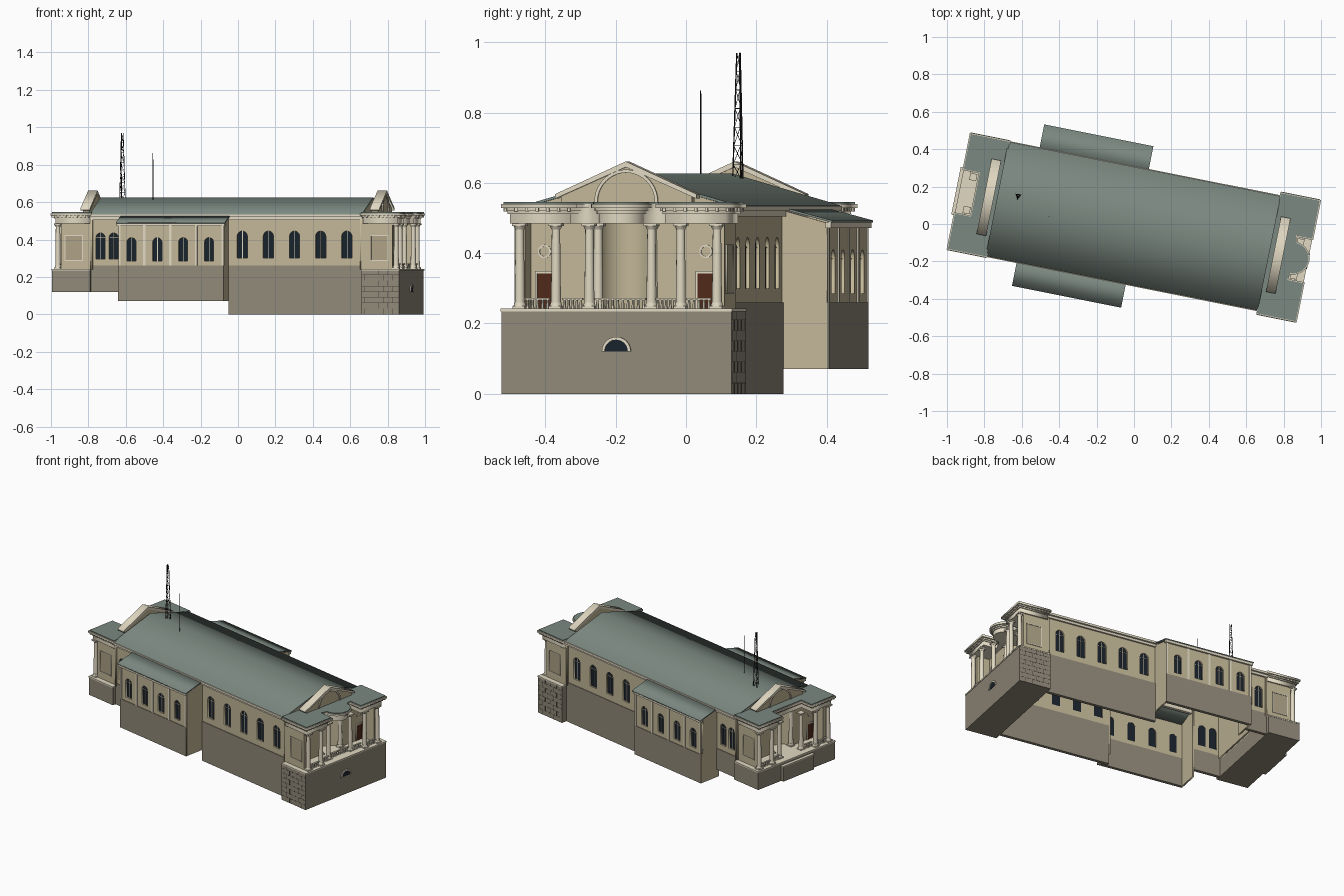
import bpy, bmesh, math
from mathutils import Matrix, Vector

if "Cube" in bpy.data.objects:
    bpy.data.objects.remove(bpy.data.objects["Cube"])

# The building is modelled along its own axis, then turned onto the grid
PLACE = Matrix.Rotation(math.radians(-11.3), 4, 'Z') @ Matrix.Translation((0, -0.012, 0))
FRAMES = {'XY': Matrix(((1, 0, 0), (0, 1, 0), (0, 0, 1))),
          'XZ': Matrix(((1, 0, 0), (0, 0, 1), (0, 1, 0))),
          'YZ': Matrix(((0, 0, 1), (1, 0, 0), (0, 1, 0)))}
COLORS = dict(wall=(.54, .47, .31), panel=(.42, .36, .24), stone=(.28, .25, .19), joint=(.07, .06, .05),
              roof=(.20, .25, .22), trim=(.75, .69, .54), glass=(.01, .017, .025),
              door=(.08, .022, .01), metal=(.015, .015, .015))
MATS = {}
for k, c in COLORS.items():
    MATS[k] = bpy.data.materials.new(k)
    MATS[k].diffuse_color = (*c, 1)


class Part:
    def __init__(self, name, mat):
        self.name, self.mat, self.bm = name, mat, bmesh.new()

    def box(self, u0, u1, v0, v1, z0, z1):
        m = Matrix.Translation(((u0 + u1) / 2, (v0 + v1) / 2, (z0 + z1) / 2))
        s = Matrix.Diagonal((abs(u1 - u0), abs(v1 - v0), abs(z1 - z0), 1))
        bmesh.ops.create_cube(self.bm, size=1, matrix=m @ s)

    def plate(self, loops, frame, c0, c1):
        """Flat outline with holes, extruded from c0 to c1 along the frame normal."""
        cu = bpy.data.curves.new("tmp", 'CURVE')
        cu.dimensions, cu.fill_mode, cu.extrude = '2D', 'BOTH', abs(c1 - c0) / 2
        for pts in loops:
            sp = cu.splines.new('POLY')
            sp.points.add(len(pts) - 1)
            for p, (a, b) in zip(sp.points, pts):
                p.co = (a, b, 0, 1)
            sp.use_cyclic_u = True
        ob = bpy.data.objects.new("tmp", cu)
        bpy.context.collection.objects.link(ob)
        me = bpy.data.meshes.new_from_object(ob.evaluated_get(bpy.context.evaluated_depsgraph_get()))
        for v in me.vertices:
            v.co = FRAMES[frame] @ (v.co + Vector((0, 0, (c0 + c1) / 2)))
        self.bm.from_mesh(me)
        bpy.data.objects.remove(ob)
        bpy.data.curves.remove(cu)
        bpy.data.meshes.remove(me)

    def cone(self, p, q, r0, r1, n=12):
        p, q = Vector(p), Vector(q)
        m = Matrix.Translation((p + q) / 2) @ (q - p).to_track_quat('Z', 'Y').to_matrix().to_4x4()
        bmesh.ops.create_cone(self.bm, cap_ends=True, segments=n, radius1=r0, radius2=r1,
                              depth=(q - p).length, matrix=m)

    def done(self, smooth=False):
        bmesh.ops.remove_doubles(self.bm, verts=self.bm.verts, dist=1e-5)
        self.bm.transform(PLACE)
        bmesh.ops.recalc_face_normals(self.bm, faces=self.bm.faces)
        me = bpy.data.meshes.new(self.name)
        self.bm.to_mesh(me)
        self.bm.free()
        me.materials.append(MATS[self.mat])
        ob = bpy.data.objects.new(self.name, me)
        bpy.context.collection.objects.link(ob)
        if smooth:
            bpy.context.view_layer.objects.active = ob
            ob.select_set(True)
            bpy.ops.object.shade_smooth_by_angle(angle=math.radians(40))
            ob.select_set(False)


def arc(cx, cy, r, a0, a1, n=12):
    return [(cx + r * math.cos(math.radians(a0 + (a1 - a0) * i / n)),
             cy + r * math.sin(math.radians(a0 + (a1 - a0) * i / n))) for i in range(n + 1)]


def rect(a0, a1, b0, b1):
    return [(a0, b0), (a1, b0), (a1, b1), (a0, b1)]


def arch(x, w, z0, z1):
    return [(x - w / 2, z0), (x + w / 2, z0)] + arc(x, z1 - w / 2, w / 2, 0, 180)


wall, stone, trim = Part("walls", 'wall'), Part("stone_base", 'stone'), Part("trim", 'trim')
roof, glass, panel = Part("roofs", 'roof'), Part("window_glass", 'glass'), Part("wall_panels", 'panel')
bars, doors, cols = Part("window_bars", 'trim'), Part("doors", 'door'), Part("columns", 'trim')
joints = Part("stone_joints", 'joint')


# Long walls with arched windows: u range, wall face, base height, base top, wall top, windows
runs = [(.01, .745, .293, 0, .26, .525, [.084 + .1425 * i for i in range(5)], (.056, .30, .445)),
        (-.745, -.565, .293, .12, .26, .525, [-.689, -.617], (.05, .295, .435)),
        (-.565, .01, .425, .07, .26, .488, [-.494 + .141 * i for i in range(4)], (.05, .285, .41))]
for s in (1, -1):
    for u0, u1, f, zb, zs, zt, wins, (w, a, b) in runs:
        wall.plate([rect(u0, u1, zs, zt)] + [arch(x, w, a, b) for x in wins], 'XZ', s * f, s * (f - .016))
        stone.box(u0, u1, s * (f + .004), s * (f - .016), zb, zs)
        for x in wins:
            glass.plate([arch(x, w + .004, a - .002, b + .002)], 'XZ', s * (f - .010), s * (f - .014))
            bars.box(x - .0015, x + .0015, s * (f - .011), s * (f - .007), a, b)
            bars.box(x - w / 2, x + w / 2, s * (f - .011), s * (f - .007), b - w / 2 - .002, b - w / 2)
    # Wing end walls, roof, cornice and pilasters
    end = [(s * .28, .07), (s * .423, .07), (s * .423, .486), (s * .28, .526)]
    for u in (-.565, 0):
        wall.plate([end], 'YZ', u, u + .0105)
    roof.plate([[(s * .29, .533), (s * .44, .493), (s * .44, .487), (s * .29, .526)]], 'YZ', -.575, .02)
    trim.box(-.572, .017, s * .42, s * .436, .472, .488)
    for u in [-.558] + [-.4225 + .141 * i for i in range(3)] + [.003]:
        trim.box(u - .006, u + .006, s * .42, s * .429, .26, .472)
    # Main eaves
    trim.box(-.745, .745, s * .285, s * .304, .505, .522)
    trim.box(-.745, .745, s * .285, s * .316, .520, .534)

# Main roof with closed gable ends
roof.plate([[(-.311, .536), (0, .626), (.311, .536), (.311, .53), (0, .615), (-.311, .53)]], 'YZ', -.745, .74)
for u in (-.742, .728):
    wall.plate([[(-.3, .24), (.3, .24), (.3, .532), (0, .616), (-.3, .532)]], 'YZ', u, u + .012)


def column(u, v, z0=.242, z1=.485):
    cols.box(u - .018, u + .018, v - .018, v + .018, z0, z0 + .008)
    cols.cone((u, v, z0 + .008), (u, v, z0 + .018), .018, .0155)
    cols.cone((u, v, z0 + .018), (u, v, z1 - .018), .0145, .012)
    cols.cone((u, v, z1 - .018), (u, v, z1 - .008), .0125, .018)
    cols.box(u - .019, u + .019, v - .019, v + .019, z1 - .008, z1)


def end_block(s, hw, zb, bulge):
    def plan(off):
        e, h = .956 - off, hw - off
        mid = arc(.87, 0, .088 - off, -90, 90, 16) if bulge else []
        pts = [(.735 + off / 2, -h), (e, -h), (e, -.115 - off), (.868 - off, -.115 - off)] + mid + \
              [(.868 - off, .115 + off), (e, .115 + off), (e, h), (.735 + off / 2, h)]
        return [[(s * a, b) for a, b in pts]]
    # Podium and floor
    stone.box(s * .74, s * .948, -hw, hw, zb, .235)
    trim.box(s * .74, s * .951, -hw - .002, hw + .002, .234, .242)
    # Entablature, cornice and low roof following the recessed plan
    trim.plate(plan(.022), 'XY', .485, .512)
    trim.plate(plan(.016), 'XY', .512, .520)
    trim.plate(plan(0), 'XY', .528, .540)
    trim.plate(plan(.010), 'XY', .520, .529)
    roof.plate(plan(.006), 'XY', .539, .546)
    # Dentils
    for i in range(22):
        v = -hw + .012 + i * (hw * 2 - .024) / 21
        if abs(v) > .12:
            trim.box(s * .94, s * .951, v - .004, v + .004, .518, .528)
    for t in (1, -1):
        for i in range(10):
            u = s * (.75 + i * .021)
            trim.box(u - .004, u + .004, t * (hw - .015), t * (hw - .005), .518, .528)
        # Side wall with framed panel
        f = hw - .03
        wall.box(s * .735, s * .905, t * (f - .03), t * f, .24, .487)
        trim.plate([rect(s * .785, s * .885, .285, .425), rect(s * .79, s * .88, .29, .42)],
                   'XZ', t * (f - .002), t * (f + .004))
        panel.box(s * .79, s * .88, t * (f - .002), t * (f + .001), .29, .42)
        # Facade behind the columns with door and medallion
        wall.box(s * .80, s * .82, t * .083, t * (f - .01), .24, .487)
        doors.box(s * .815, s * .823, t * .21, t * .255, .242, .342)
        trim.plate([rect(t * .204, t * .261, .242, .349), rect(t * .21, t * .255, .2425, .342)],
                   'YZ', s * .815, s * .826)
        trim.plate([arc(t * .234, .405, .019, 0, 345, 23), arc(t * .234, .405, .014, 0, 345, 23)],
                   'YZ', s * .815, s * .824)
        # Columns and balustrades
        for u, v in ((.922, .286), (.922, .181), (.892, .09), (.815, .08)):
            column(s * u, t * v)
        for u, a, b in ((.922, .198, .27), (.905, .106, .165), (.892, 0, .074)):
            if not bulge and a == 0:
                continue
            trim.box(s * (u - .006), s * (u + .006), t * a, t * b, .267, .273)
            for i in range(5):
                v = t * (a + (b - a) * (i + .5) / 5)
                cols.cone((s * u, v, .24), (s * u, v, .268), .005, .003, 6)
    # Concave niche in the centre
    niche = arc(.82, 0, .085, 90, 270, 16) + arc(.82, 0, .078, 270, 90, 16)
    wall.plate([[(s * a, b) for a, b in niche]], 'XY', .24, .487)
    # Pediment with raking cornice and arch relief
    wall.plate([[(-.19, .54), (.19, .54), (.19, .57), (0, .652), (-.19, .57)]], 'YZ', s * .768, s * .805)
    trim.plate([[(-.205, .568), (0, .661), (.205, .568), (.205, .555), (0, .645), (-.205, .555)]],
               'YZ', s * .763, s * .815)
    trim.plate([arc(0, .546, .092, 0, 180, 20) + arc(0, .546, .083, 180, 0, 20)], 'YZ', s * .80, s * .811)


end_block(1, .334, 0, True)
end_block(-1, .319, .12, False)

# Left landing below the open centre
stone.box(-.966, -.94, -.128, .128, .12, .215)
trim.box(-.968, -.94, -.13, .13, .215, .222)

# Half-round cellar window in the right podium
glass.plate([arc(0, .12, .034, 0, 180)], 'YZ', .94, .950)
trim.plate([arc(0, .12, .042, 0, 180, 16) + arc(0, .12, .034, 180, 0, 16)], 'YZ', .94, .954)

# Block joints on the sides of the right podium
for t in (1, -1):
    for k in range(1, 8):
        joints.box(.745, .946, t * .333, t * .3346, k * .03, k * .03 + .002)
    for k in range(8):
        for i in range(4):
            u = .76 + i * .05 + (k % 2) * .025
            if u < .94:
                joints.box(u, u + .002, t * .333, t * .3346, k * .03, min(k * .03 + .03, .234))

for p in (wall, stone, roof, glass, panel, bars, doors, trim, joints):
    p.done()
cols.done(smooth=True)

# Lattice mast and aerial pole
mast = Part("lattice_mast", 'metal')


def leg(i, t):
    a, r = math.radians(120 * i + 30), .018 - .012 * t
    return (-.637 + r * math.cos(a), .038 + r * math.sin(a), .60 + .37 * t)


for i in range(3):
    mast.cone(leg(i, 0), leg(i, 1), .002, .002, 5)
    for k in range(7):
        mast.cone(leg(i, k / 7), leg(i + 1, k / 7), .001, .001, 4)
        mast.cone(leg(i, k / 7), leg(i + 1, (k + 1) / 7), .001, .001, 4)
mast.done()
pole = Part("aerial_pole", 'metal')
pole.cone((-.454, -.036, .6), (-.454, -.036, .863), .002, .0015, 6)
pole.done()

for m in bpy.data.materials:
    if m.users and not m.is_grease_pencil:
        m.use_nodes = True
        m.node_tree.nodes["Principled BSDF"].inputs["Base Color"].default_value = m.diffuse_color
